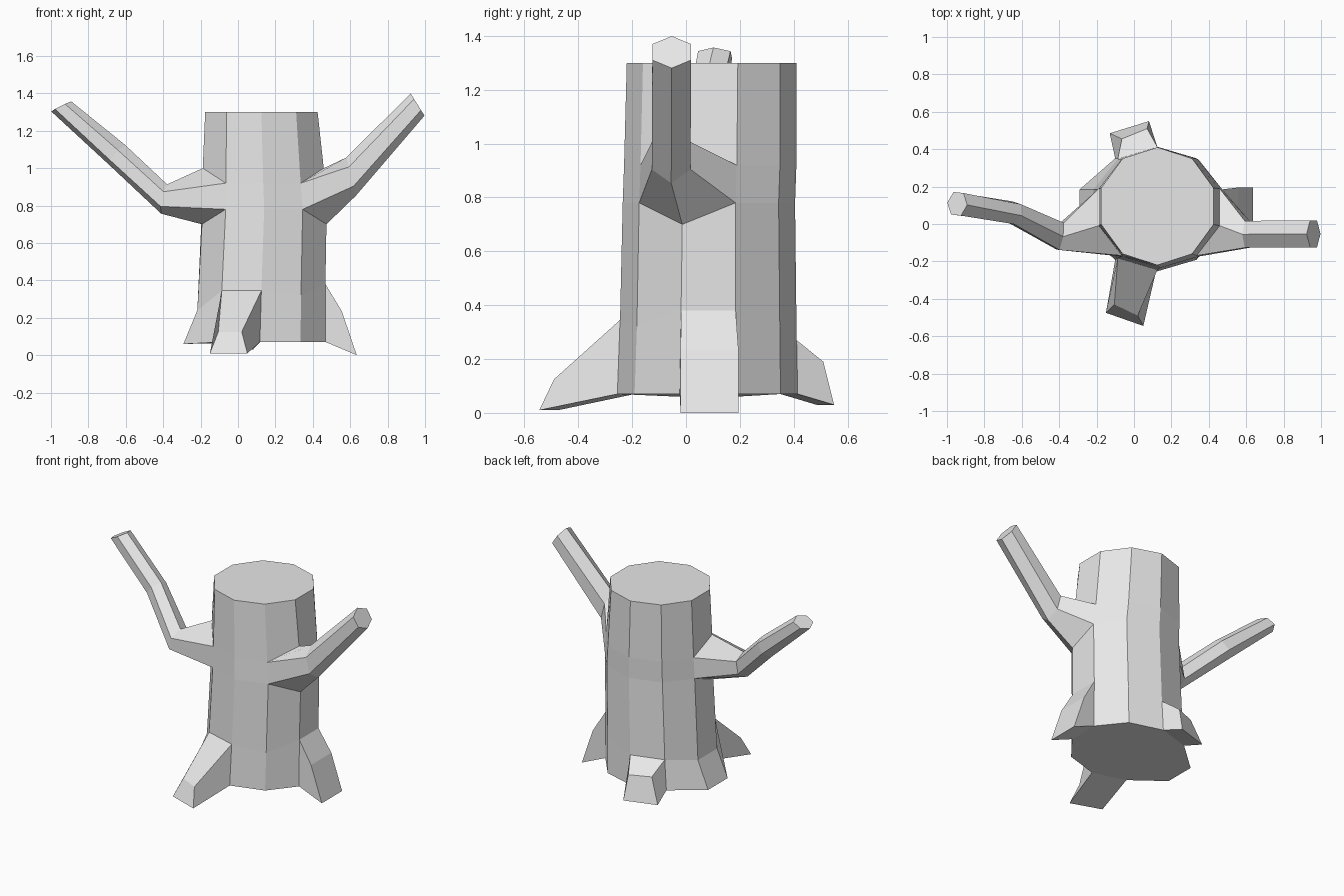
import bpy, bmesh
from math import radians, sin, cos
from mathutils import Vector

cube = bpy.data.objects.get("Cube")
if cube:
    bpy.data.objects.remove(cube)

bark = bpy.data.materials.new("grey_bark")
bark.use_nodes = True
grey = (0.8, 0.8, 0.8, 1)
bark.diffuse_color = grey
bark.node_tree.nodes["Principled BSDF"].inputs["Base Color"].default_value = grey

SIDES = 10


def build(name, rings, cap_start=False, cap_end=True, skip=()):
    """Skin a list of closed rings, leaving out the (ring, side) faces in skip."""
    bm = bmesh.new()
    rows = [[bm.verts.new(p) for p in ring] for ring in rings]
    count = len(rows[0])
    for r, (low, high) in enumerate(zip(rows, rows[1:])):
        for i in range(count):
            if (r, i) not in skip:
                j = (i + 1) % count
                bm.faces.new((low[i], low[j], high[j], high[i]))
    if cap_start:
        bm.faces.new(rows[0][::-1])
    if cap_end:
        bm.faces.new(rows[-1])
    loose = [v for v in bm.verts if not v.link_faces]
    bmesh.ops.delete(bm, geom=loose, context='VERTS')
    bmesh.ops.recalc_face_normals(bm, faces=bm.faces[:])
    mesh = bpy.data.meshes.new(name)
    bm.to_mesh(mesh)
    bm.free()
    mesh.materials.append(bark)
    obj = bpy.data.objects.new(name, mesh)
    bpy.context.collection.objects.link(obj)
    return obj


def trunk_ring(cx, cy, rx, ry, z):
    angles = [radians(-90 + 360 * k / SIDES) for k in range(SIDES)]
    return [Vector((cx + rx * cos(a), cy + ry * sin(a), z)) for a in angles]


# Trunk: ten-sided rings, with heights nudged where roots and branches grow
base = trunk_ring(.117, .08, .37, .335, .07)
flare = trunk_ring(.125, .083, .36, .328, .32)
lower = trunk_ring(.14, .085, .35, .32, .78)
upper = trunk_ring(.135, .09, .34, .32, .92)
top = trunk_ring(.125, .095, .316, .315, 1.3)

RIGHT, LEFT = 2, 8
for k in (RIGHT, LEFT):
    lower[k].z, upper[k].z = .70, 1.0
for sides, z in (((9, 0), .345), ((2, 3), .38), ((5, 6), .27), ((7, 8), .24)):
    for k in sides:
        flare[k].z = z
# Small buttress where the base spreads sideways
for k in (7, 8):
    base[k].x, base[k].z = -.292, .06

root_sides = (9, 2, 5)
holes = {(0, k) for k in root_sides}
holes |= {(2, k + d) for k in (RIGHT, LEFT) for d in (-1, 0)}
build("trunk", [base, flare, lower, upper, top], cap_start=True, skip=holes)


# Branches: six-sided tubes grown from the openings in the trunk
def hexagon(centre, direction, width, height):
    n = Vector(direction).normalized()
    up = Vector((0, 0, 1))
    v = (up - n * up.dot(n)).normalized()
    u = n.cross(v)
    if u.y > 0:
        u = -u
    turns = [radians(60 * i) for i in range(6)]
    return [Vector(centre) + u * width * sin(t) - v * height * cos(t) for t in turns]


def branch(name, k, front, back, sections):
    socket = [lower[k], lower[front], upper[front],
              upper[k], upper[back], lower[back]]
    build(name, [socket] + [hexagon(*s) for s in sections])


branch("left_branch", RIGHT, 1, 3, [
    ((.605, -.055, .955), (.95, 0, .24), .083, .105),
    ((.96, -.053, 1.34), (.85, 0, .53), .083, .07)])
branch("right_branch", LEFT, 9, 7, [
    ((-.395, -.065, .835), (-.96, .15, .2), .085, .08),
    ((-.645, .06, 1.07), (-.72, .25, .65), .065, .07),
    ((-.945, .108, 1.33), (-.45, .05, .9), .07, .06)])


# Roots: wedges pulled out of one trunk side each
def root(name, k, knee_a, knee_b, toe_a, toe_b):
    j = (k + 1) % SIDES
    build(name, [[base[k], base[j], flare[j], flare[k]],
                 [toe_a, toe_b, knee_b, knee_a]])


root("front_root", 9, (-.105, -.43, .125), (.02, -.49, .125),
     (-.15, -.475, .01), (.05, -.545, .01))
root("left_root", 2, (.555, -.02, .235), (.555, .195, .235),
     (.635, -.02, 0), (.635, .195, 0))
root("back_root", 5, (.07, .51, .19), (-.065, .455, .19),
     (.08, .55, .03), (-.13, .485, .03))
